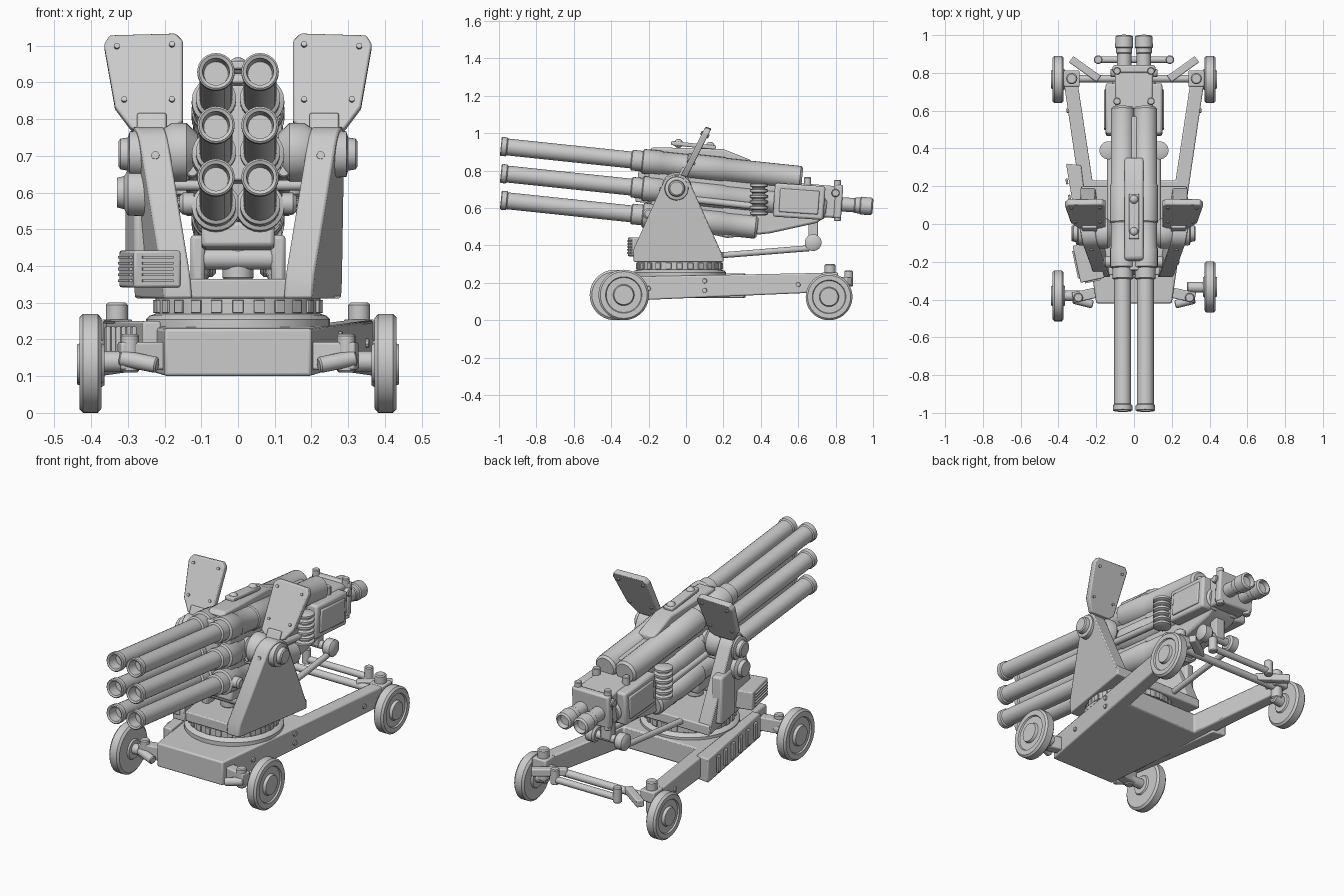
import bpy, bmesh
from math import sin, cos, pi, radians
from mathutils import Vector, Euler

if "Cube" in bpy.data.objects:
    bpy.data.objects.remove(bpy.data.objects["Cube"])


def finish(name, bm, bevel=0.0):
    bmesh.ops.recalc_face_normals(bm, faces=bm.faces)
    me = bpy.data.meshes.new(name)
    bm.to_mesh(me)
    bm.free()
    me.shade_smooth()
    me.set_sharp_from_angle(angle=radians(35))
    ob = bpy.data.objects.new(name, me)
    bpy.context.collection.objects.link(ob)
    if bevel:
        m = ob.modifiers.new("bevel", 'BEVEL')
        m.width, m.segments, m.limit_method = bevel, 2, 'ANGLE'
    return ob


def slab(name, lo, hi, bevel=0.006):
    """Solid between two matching outlines."""
    bm = bmesh.new()
    a = [bm.verts.new(p) for p in lo]
    b = [bm.verts.new(p) for p in hi]
    bm.faces.new(a)
    bm.faces.new(b)
    for i in range(len(a)):
        j = (i + 1) % len(a)
        bm.faces.new((a[i], a[j], b[j], b[i]))
    return finish(name, bm, bevel)


def box(name, c, s, rot=(0, 0, 0), bevel=0.006):
    R = Euler([radians(r) for r in rot]).to_matrix()
    q = [(-1, -1), (1, -1), (1, 1), (-1, 1)]
    f = lambda z: [Vector(c) + R @ Vector((x * s[0] / 2, y * s[1] / 2, z * s[2] / 2)) for x, y in q]
    return slab(name, f(-1), f(1), bevel)


def lathe(name, origin, axis, prof, seg=24):
    """Revolve (distance, radius) pairs about an axis."""
    o, d = Vector(origin), Vector(axis).normalized()
    u = d.orthogonal().normalized()
    v = d.cross(u)
    bm = bmesh.new()
    rings = []
    for t, r in prof:
        rings.append([bm.verts.new(o + d * t + (u * cos(2 * pi * i / seg) + v * sin(2 * pi * i / seg)) * r)
                      for i in range(seg)])
    for a, b in zip(rings, rings[1:]):
        for i in range(seg):
            j = (i + 1) % seg
            bm.faces.new((a[i], a[j], b[j], b[i]))
    bm.faces.new(rings[0])
    bm.faces.new(rings[-1])
    return finish(name, bm)


def rod(name, p, q, r, seg=16):
    L = (Vector(q) - Vector(p)).length
    e = min(r * 0.2, L * 0.2)
    return lathe(name, p, Vector(q) - Vector(p), [(0, r - e), (e, r), (L - e, r), (L, r - e)], seg)


def ball(name, c, r):
    prof = [(-r * cos(pi * i / 8), max(r * sin(pi * i / 8), 0.001)) for i in range(9)]
    return lathe(name, c, (1, 0, 0), prof, 16)


TILT = radians(6)
D = Vector((0, cos(TILT), -sin(TILT)))

# Chassis: tapered deck with two rear arms
outline = [(-.2, -.42), (.2, -.42), (.37, .74), (.30, .76), (.22, .23), (-.22, .23), (-.30, .76), (-.37, .74)]
slab("chassis", [(x, y, .1 + .043 * (y + .42)) for x, y in outline],
     [(x, y, .23 + .02 * (y + .42)) for x, y in outline], .008)
# Ribbed locker on the left of the chassis
slab("side_locker", [(-.21, -.28, .12), (-.26, -.28, .12), (-.36, .32, .12), (-.28, .31, .12)],
     [(-.21, -.28, .25), (-.26, -.28, .25), (-.36, .32, .25), (-.28, .31, .25)])
for i in range(6):
    y = -.2 + i * .085
    box("locker_rib", (-.271 - (y + .28) * .167, y, .19), (.012, .03, .09), (0, 0, 9.5), .003)

# Turntable
lathe("turntable_ring", (0, -.035, .22), (0, 0, 1), [(0, .25), (.035, .25), (.045, .24), (.05, .225), (.095, .225)], 48)
for i in range(24):
    a = 2 * pi * i / 24
    box("ring_tooth", (.226 * cos(a), -.035 + .226 * sin(a), .29), (.012, .03, .035), (0, 0, a * 180 / pi), .002)
floor = [(-.2, -.27), (.2, -.27), (.28, .2), (-.28, .2)]
slab("mount_floor", [(x, y, .312) for x, y in floor], [(x, y, .365) for x, y in floor])

# Mount cheeks, splayed and leaning out; shields, trunnions, wheels and axles on both sides
arc = [(-.05 + .08 * cos(a), .7 + .08 * sin(a)) for a in [radians(20 + 20 * i) for i in range(8)]]
cheek = [(-.28, .312), (.2, .312), (.19, .36)] + arc + [(-.28, .38)]
shield = [(.15, .79), (.18, .77), (.29, .77), (.335, .83), (.365, 1.0), (.35, 1.025), (.17, 1.03), (.15, 1.01)]
for s in (-1, 1):
    fx = lambda y, z: .24 + .165 * (y + .05) + .09 * (z - .31)
    slab("mount_cheek", [(s * fx(y, z), y, z) for y, z in cheek],
         [(s * (fx(y, z) - .078), y, z) for y, z in cheek])
    lathe("trunnion_cap", (s * .26, -.05, .705), (s, 0, 0), [(0, .065), (.035, .062), (.04, .045), (.06, .042), (.065, .035)], 32)
    lathe("trunnion_boss", (s * .11, -.05, .71), (s, 0, 0), [(0, .05), (.03, .08), (.07, .08), (.1, .06)], 32)
    sy = lambda z: -.01 + .5 * (z - .77)
    slab("shield", [(s * x, sy(z) - .016, z + .005) for x, z in shield],
         [(s * x, sy(z) + .016, z - .005) for x, z in shield])
    for x, z in ((.18, .995), (.33, .99), (.18, .845), (.31, .845)):
        lathe("shield_rivet", (s * x, sy(z), z), (0, -.89, .45), [(-.024, .008), (.024, .008)], 10)
    box("shield_bracket", (s * .235, -.02, .77), (.08, .04, .09), (-25, 0, 0))

    # Wheels: tyre with stepped hub
    for part, y, r in (("front_wheel", -.38 if s < 0 else -.333, .135), ("rear_wheel", .765, .125)):
        lathe(part, (s * .372, y, r), (s, 0, 0),
              [(-.008, .05), (0, .055), (0, r - .012), (.01, r), (.05, r), (.06, r - .01), (.06, r * .72),
               (.052, r * .69), (.052, r * .42), (.067, r * .38), (.067, .02)], 40)
    fy = -.38 if s < 0 else -.335
    rod("front_stub_axle", (s * .28, fy, .14), (s * .38, fy, .14), .028)
    box("front_arm", (s * .255, -.375, .155), (.14, .055, .075), (0, 0, -s * 12))
    rod("front_pin", (s * .295, -.39, .11), (s * .295, -.39, .215), .025)
    rod("front_tie_pin", (s * .22, -.425, .13), (s * .32, -.4, .15), .022)
    rod("rear_stub_axle", (s * .31, .765, .14), (s * .38, .765, .13), .03)
    rod("rear_pin", (s * .33, .77, .13), (s * .33, .77, .3), .03)
    box("rear_pivot_block", (s * .33, .77, .225), (.085, .085, .06))
    v = Vector((s * .14, .1, 0))
    box("rear_steering_arm", (s * .26, .82, .21), (.18, .04, .04), (0, 0, s * -35.5 + s * 71))
    bolt = (s * .19, .87)
    rod("steering_pin", (*bolt, .18), (*bolt, .265), .023)
    for y, z in ((-.2, .17), (.1, .16), (.1, .21), (.6, .19)):
        x = .2 + .1466 * (y + .42)
        lathe("chassis_bolt", (s * (x - .005), y, z), (s, -.15, 0), [(0, .014), (.013, .012)], 10)
    lathe("cheek_bolt", (s * .225, -.13, .7), (0, -1, .2), [(-.02, .013), (.012, .011)], 10)

    # Barrels running into thicker jackets
    for z, end in ((.93, 1.62), (.785, 1.75), (.642, 1.38)):
        lathe("barrel", (s * .06, -.99, z), D,
              [(.06, .02), (.06, .033), (.004, .037), (0, .046), (.004, .051), (.03, .051), (.036, .045), (.70, .045),
               (.705, .055), (.76, .055), (.765, .066), (.86, .066), (.866, .062), (1.0, .062), (1.006, .067),
               (1.2, .067), (1.206, .063), (end - .012, .063), (end, .052)], 24)
    # Rear outlet tubes
    lathe("rear_tube", (s * .052, .8, .622), (0, 1, -.07),
          [(0, .038), (.1, .038), (.105, .042), (.13, .042), (.135, .048), (.192, .046), (.2, .036), (.175, .03), (.172, .01)], 24)

    # Receiver side boxes, springs and knobs
    box("receiver_side_box", (s * .115, .605, .635), (.07, .27, .18), (-4, 0, 0), .012)
    box("side_box_panel", (s * .15, .605, .635), (.016, .21, .125), (-4, 0, 0), .006)
    rings = []
    for i in range(6):
        t = i * .03
        rings += [(t, .034), (t + .006, .048), (t + .018, .048), (t + .024, .034)]
    lathe("recoil_spring", (s * .135, .39, .56), (0, 0, 1), rings, 20)
    for y, z in ((.81, .725), (.65, .74), (.81, .56)):
        rod("receiver_knob", (s * .09, y, z - .03), (s * .09, y, z + .025), .02, 12)
    rod("breech_stud", (s * .09, .80, .68), (s * .125, .80, .68), .022, 12)
    rod("jacket_side_pipe", (s * .125, -.1, .66), (s * .125, .36, .61), .018)
    lathe("jacket_lug", (s * .12, -.2, .57), (s, 0, 0), [(0, .03), (.03, .03), (.04, .02)], 16)
    # Elevation linkage
    rod("elevation_rod", (s * .11, .1, .34), (s * .09, .66, .385), .016)
    box("elevation_lug", (s * .11, -.1, .42), (.04, .07, .13), (0, 0, 0), .012)
    lathe("elevation_joint", (s * .06, .68, .415), (s, 0, 0), [(0, .035), (.01, .045), (.05, .045), (.06, .03)], 20)

# Rear cross rods
rod("rear_axle_rod", (-.33, .77, .2), (.33, .77, .2), .02)
rod("rear_tie_rod", (-.2, .87, .205), (.2, .87, .205), .018)

# Elevation crossbar and hanger
rod("elevation_crossbar", (-.1, .68, .415), (.1, .68, .415), .022)
box("elevation_hanger", (0, .68, .47), (.06, .05, .12))
rod("elevation_post", (0, -.08, .36), (0, -.08, .5), .042)
rod("elevation_cross_shaft", (-.12, -.1, .42), (.12, -.1, .42), .03)

# Cradle beneath and between the jackets
cradle = [(-.18, .53), (.22, .44), (.45, .465), (.7, .52), (.78, .58), (.7, .7), (.55, .73), (-.2, .8)]
slab("cradle", [(-.085, y, z) for y, z in cradle], [(.085, y, z) for y, z in cradle], .012)
box("cradle_foot", (0, -.08, .475), (.2, .24, .07), (-6, 0, 0), .012)
box("jacket_core", (0, .15, .72), (.1, .82, .26), (-6, 0, 0))
rod("trunnion_shaft", (-.24, -.05, .7), (.24, -.05, .7), .05)
rod("lower_shaft", (-.19, -.05, .62), (.19, -.05, .62), .014)

# Breech housing
box("breech_housing", (0, .7, .64), (.2, .24, .17), (-5, 0, 0), .012)
box("breech_flange", (0, .815, .635), (.225, .04, .18), (-4, 0, 0), .01)

# Top cover with hump and rail
hump = [(-.2, .9), (-.18, .925), (.2, .915), (.35, .855), (.35, .82)]
slab("top_cover", [(-.05, y, z) for y, z in hump], [(.05, y, z) for y, z in hump], .01)
box("top_rail", (0, .04, .935), (.055, .24, .022), (-6, 0, 0))
for y, z in ((-.04, .945), (.13, .93)):
    ball("rail_knob", (0, y, z), .024)

# Left-hand extras: second drive cap and slatted cooler box
lathe("left_drive_cap", (-.25, -.05, .6), (-1, 0, 0), [(0, .065), (.05, .062), (.06, .045), (.08, .04)], 32)
box("left_drive_housing", (-.265, .05, .48), (.06, .16, .26), (0, 0, 9.5), .012)
box("cooler_box", (-.24, -.2, .392), (.13, .2, .1), (0, 0, 12), .006)
for i in range(5):
    z = .36 + i * .016
    box("cooler_slat_front", (-.219, -.299, z), (.085, .014, .007), (0, 0, 12), 0)
    box("cooler_slat_side", (-.305, -.215, z), (.014, .15, .007), (0, 0, 12), 0)
